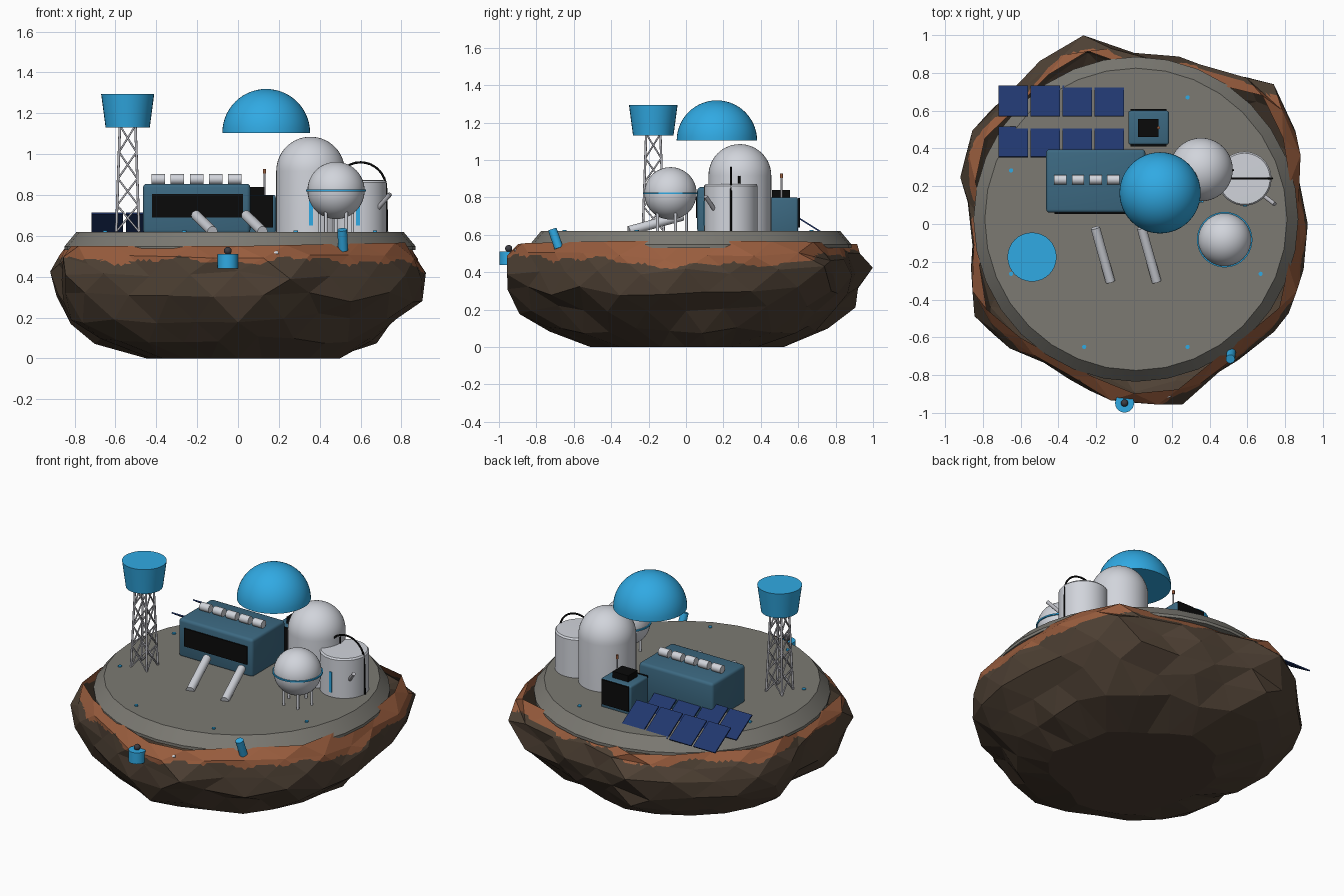
import bpy, bmesh, math, random
from mathutils import Vector, Matrix

cube = bpy.data.objects.get("Cube")
if cube:
    bpy.data.objects.remove(cube, do_unlink=True)
random.seed(4)


def material(name, r, g, b):
    m = bpy.data.materials.new(name)
    m.diffuse_color = (r, g, b, 1)
    m.use_nodes = True
    bsdf = next(n for n in m.node_tree.nodes if n.type == 'BSDF_PRINCIPLED')
    bsdf.inputs["Base Color"].default_value = (r, g, b, 1)
    bsdf.inputs["Roughness"].default_value = 0.7
    return m


BROWN = material("rock_brown", .078, .053, .035)
RUST = material("rust_soil", .32, .11, .048)
CONCRETE = material("concrete", .2, .193, .17)
WHITE = material("pale_shell", .64, .66, .71)
BLUE = material("bright_blue", .03, .40, .77)
TEAL = material("slate_blue", .045, .14, .22)
NAVY = material("solar_navy", .015, .038, .155)
BLACK = material("black", .003, .003, .003)
METAL = material("grey_metal", .48, .48, .52)
DARK = material("dark_grey", .045, .045, .055)


def finish(name, bm, *mats, smooth=True):
    bmesh.ops.recalc_face_normals(bm, faces=bm.faces)
    for f in bm.faces:
        f.smooth = smooth
    for e in bm.edges:
        e.smooth = e.calc_face_angle(0) < 0.6
    me = bpy.data.meshes.new(name)
    bm.to_mesh(me)
    bm.free()
    for m in mats:
        me.materials.append(m)
    ob = bpy.data.objects.new(name, me)
    bpy.context.collection.objects.link(ob)


def box(name, lo, hi, mat, bevel=0.0, tilt=0.0):
    lo, hi = Vector(lo), Vector(hi)
    bm = bmesh.new()
    bmesh.ops.create_cube(bm, size=1)
    bmesh.ops.scale(bm, vec=hi - lo, verts=bm.verts)
    if bevel:
        bmesh.ops.bevel(bm, geom=bm.edges[:], offset=bevel, segments=3, profile=.5, affect='EDGES')
    bmesh.ops.transform(bm, matrix=Matrix.Translation((lo + hi) / 2) @ Matrix.Rotation(tilt, 4, 'X'),
                        verts=bm.verts)
    finish(name, bm, mat)


def rod_into(bm, a, b, r1, r2=None, n=12):
    a, b = Vector(a), Vector(b)
    rot = (b - a).to_track_quat('Z', 'Y').to_matrix().to_4x4()
    bmesh.ops.create_cone(bm, cap_ends=True, segments=n, radius1=r1, radius2=r1 if r2 is None else r2,
                          depth=(b - a).length, matrix=Matrix.Translation((a + b) / 2) @ rot)


def rod(name, a, b, mat, r1, r2=None, n=24):
    bm = bmesh.new()
    rod_into(bm, a, b, r1, r2, n)
    finish(name, bm, mat)


def ball(name, centre, r, mat):
    bm = bmesh.new()
    bmesh.ops.create_uvsphere(bm, u_segments=40, v_segments=24, radius=r,
                              matrix=Matrix.Translation(centre))
    finish(name, bm, mat)


def lathe(name, profile, centre, mat, n=40):
    """Spin (radius, z) points round a vertical axis."""
    bm = bmesh.new()
    vs = [bm.verts.new((r, 0, z)) for r, z in profile]
    es = [bm.edges.new(p) for p in zip(vs, vs[1:])]
    bmesh.ops.spin(bm, geom=vs + es, cent=(0, 0, 0), axis=(0, 0, 1), angle=math.tau, steps=n)
    bmesh.ops.remove_doubles(bm, verts=bm.verts, dist=1e-5)
    bmesh.ops.translate(bm, vec=(centre[0], centre[1], 0), verts=bm.verts)
    finish(name, bm, mat)


def arc(r, z0, n=14):
    angs = [math.pi / 2 * i / n for i in range(n + 1)]
    return [(r * math.cos(t) if i < n else 0, z0 + r * math.sin(t)) for i, t in enumerate(angs)]


# Rock: staggered faceted rings around an uneven outline, slimmer low on the left flank
outline = [.91, .93, .99, 1.045, .93, .91, .90, 1.03, .99, .95, .99, .945,
           .85, .92, .98, .925, .89, .91, .975, .985, .91, .91, .965, .92]
layers = [(.52, 0), (.78, .095), (.91, .195), (.98, .30), (1, .41), (.98, .485), (.92, .55)]
N = len(outline)
bm = bmesh.new()
rings = []
for k, (s, z) in enumerate(layers):
    ring = []
    for i in range(N):
        u = i + (k % 2) * .5
        t = u * math.tau / N
        j = int(u)
        r = s * (outline[j] + (outline[(j + 1) % N] - outline[j]) * (u - j))
        dz = .018 * max(0, math.cos(t)) if k == len(layers) - 1 else 0
        if k == 0:
            r = .49 + random.uniform(-.06, .04)
        elif k < len(layers) - 1:
            r *= 1 + random.uniform(-.03, .012 if k == 4 else .02)
            dz = random.uniform(-.026, .026)
        if k in (1, 2):
            r *= 1 - .06 * max(0, math.cos(t))
        ring.append(bm.verts.new((r * math.cos(t), r * math.sin(t), z + dz)))
    rings.append(ring)
for k, (a, b) in enumerate(zip(rings, rings[1:])):
    for i in range(N):
        j = (i + 1) % N
        for t in ([(a[i], a[j], b[i]), (a[j], b[j], b[i])] if k % 2 == 0 else
                  [(a[i], b[j], b[i]), (a[i], a[j], b[j])]):
            bm.faces.new(t)
bm.faces.new(rings[0])

# Rust soil: a wavy line round the upper slopes, lowest on the left flank
upper = [e for e in bm.edges if min(v.co.z for v in e.verts) > .36]
bmesh.ops.subdivide_edges(bm, edges=upper, cuts=6, use_grid_fill=True)
for f in bm.faces:
    c = f.calc_center_median()
    t = math.atan2(c.y, c.x)
    edge = .479 + .028 * max(0, math.sin(t)) - .05 * max(0, math.cos(t - .2)) ** 4
    edge += .013 * math.sin(9 * t) + .009 * math.sin(23 * t + 1)
    f.material_index = int(c.z > edge)
finish("asteroid_rock", bm, BROWN, RUST, smooth=False)
rod("half_buried_rod", (.14, -.918, .508), (.195, -.908, .518), WHITE, .009)

# Landing platform with marker lights
lathe("platform", [(0, .53), (.86, .53), (.86, .548), (.80, .62), (0, .62)], (.01, .025), CONCRETE, 32)
for i in range(8):
    t = math.radians(22.5 + 45 * i)
    x, y = .01 + .715 * math.cos(t), .01 + .715 * math.sin(t)
    rod("marker_light", (x, y, .61), (x, y, .627), BLUE, .011)

# Lattice tower with its water tank
T = Vector((-.54, -.175, 0))


def tower_point(corner, level):
    w = .056 - .018 * level
    t = math.radians(45 + 90 * corner)
    return T + Vector((w * 1.414 * math.cos(t), w * 1.414 * math.sin(t), .62 + .52 * level))


bm = bmesh.new()
LEVELS = 4
for c in range(4):
    rod_into(bm, tower_point(c, 0), tower_point(c, 1), .0065)
    for k in range(LEVELS):
        lo, hi = k / LEVELS, (k + 1) / LEVELS
        rod_into(bm, tower_point(c, lo), tower_point(c + 1, hi), .0045)
        rod_into(bm, tower_point(c + 1, lo), tower_point(c, hi), .0045)
finish("tower_lattice", bm, METAL)
rod("tower_tank", T + Vector((0, 0, 1.13)), T + Vector((0, 0, 1.295)), BLUE, .108, .13, 32)

# Main building, front window, roof drums, leaning pipes
box("main_building", (-.465, .06, .61), (.06, .395, .855), TEAL, .018)
box("main_window", (-.42, .053, .69), (.025, .062, .805), BLACK)
for i in range(5):
    x = -.39 + .0935 * i
    rod("roof_drum", (x - .033, .235, .877), (x + .033, .235, .877), WHITE, .025)
for x in (-.205, .04):
    rod("leaning_pipe", (x, -.02, .70), (x + .08, -.305, .622), WHITE, .025)

# Rear utility cabin
box("utility_cabin", (-.03, .42, .61), (.185, .6, .80), TEAL, .012)
for y in (.411, .6):
    box("cabin_panel", (-.018, y, .64), (.172, y + .009, .797), BLACK)
box("cabin_roof_unit", (.02, .46, .79), (.13, .555, .84), BLACK)
rod("antenna_pole", (.13, .51, .79), (.13, .51, .91), METAL, .005)
rod("antenna_tip", (.13, .51, .905), (.13, .51, .928), RUST, .008)

# Solar array: two tilted rows of four
slope = math.atan2(-.1, .16)
half = .16 / math.cos(slope) / 2
for y in (.435, .65):
    for i in range(4):
        x = -.64 + .17 * i
        box("solar_panel", (x - .078, y - half, .656), (x + .078, y + half, .664), NAVY, tilt=slope)

# Large domed silo and smaller flat tank
lathe("domed_silo", [(0, .61), (.168, .61)] + arc(.168, .917), (.355, .288), WHITE)
lathe("flat_tank", [(0, .61), (.143, .61), (.143, .862), (.135, .872), (0, .874)], (.585, .24), WHITE)
for x, y in ((.358, .118), (.588, .097)):
    box("blue_stripe", (x - .01, y - .004, .65), (x + .01, y + .005, .78), BLUE)
rod("tank_spout", (.68, .155, .73), (.745, .105, .805), METAL, .011)
rod("silo_hose_stub", (.523, .285, .86), (.523, .285, .915), BLACK, .006)

# Hose arching over the small tank and down its side
path = [(.6 + .125 * math.cos(t), .24, .835 + .125 * math.sin(t))
        for t in (math.pi * (1 - i / 16) for i in range(17))] + [(.73, .24, .62)]
bm = bmesh.new()
for a, b in zip(path, path[1:]):
    rod_into(bm, a, b, .0055)
finish("tank_hose", bm, BLACK)

# Spherical tank on legs with a blue belt
S = Vector((.48, -.083, .822))
ball("sphere_tank", S, .14, WHITE)
lathe("sphere_belt", [(.136, .818), (.147, .818), (.147, .827), (.136, .827), (.136, .818)], S, BLUE)
bm = bmesh.new()
for i in range(5):
    t = math.tau * (i + .25) / 5
    p = Vector((S.x + .085 * math.cos(t), S.y + .085 * math.sin(t), .61))
    rod_into(bm, p, p + Vector((0, 0, .13)), .008)
finish("sphere_legs", bm, WHITE)

# Hovering half dome
lathe("hovering_dome", [(0, 1.104)] + arc(.215, 1.104), (.138, .165), BLUE, 48)

# Edge fittings: hanging bucket with a dark knob, tilted blue canister
rod("edge_bucket", (-.05, -.948, .44), (-.05, -.948, .512), BLUE, .05)
ball("bucket_knob", (-.05, -.948, .527), .019, DARK)
rod("edge_canister", (.515, -.68, .53), (.51, -.715, .63), BLUE, .024)
